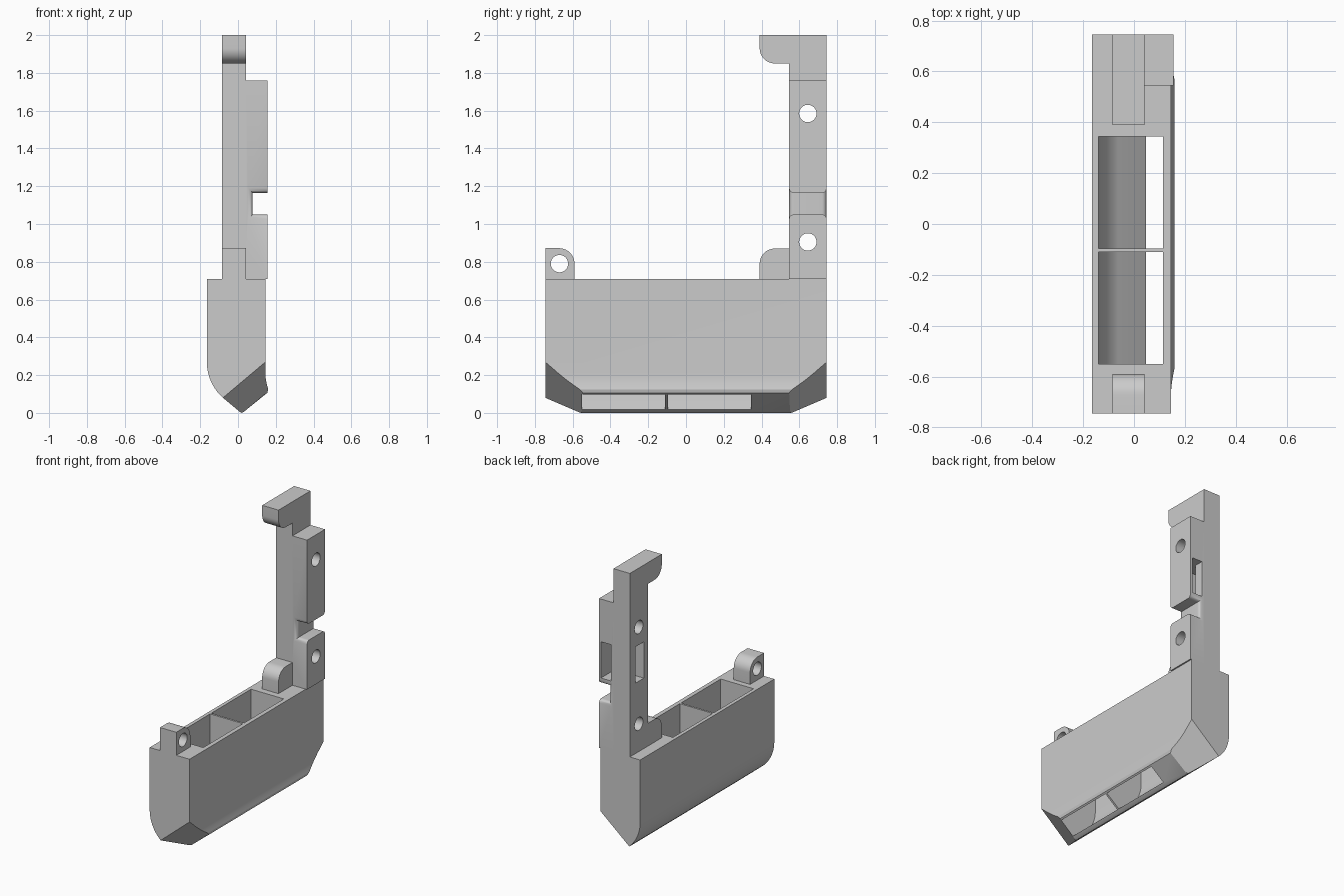
import bpy, bmesh
from math import sin, cos, radians, sqrt
from mathutils import Vector

default = bpy.data.objects.get("Cube")
if default:
    bpy.data.objects.remove(default)

grey = bpy.data.materials.new("plain grey")
grey.use_nodes = True
GREY = (0.6, 0.6, 0.6, 1)
grey.diffuse_color = GREY
grey.node_tree.nodes["Principled BSDF"].inputs["Base Color"].default_value = GREY


def finish(name, bm):
    bmesh.ops.recalc_face_normals(bm, faces=bm.faces)
    mesh = bpy.data.meshes.new(name)
    bm.to_mesh(mesh)
    bm.free()
    mesh.materials.append(grey)
    ob = bpy.data.objects.new(name, mesh)
    bpy.context.collection.objects.link(ob)
    return ob


def loft(rings):
    """Closed solid through matching rings of points."""
    bm = bmesh.new()
    rows = [[bm.verts.new(p) for p in ring] for ring in rings]
    for a, b in zip(rows, rows[1:]):
        for i in range(len(a)):
            j = (i + 1) % len(a)
            bm.faces.new((a[i], a[j], b[j], b[i]))
    bm.faces.new(rows[0])
    bm.faces.new(rows[-1])
    bmesh.ops.recalc_face_normals(bm, faces=bm.faces)
    return bm


def along_y(profile, y0, y1):
    return loft([[(x, y, z) for x, z in profile] for y in (y0, y1)])


def along_x(profile, x0, x1):
    return loft([[(x, y, z) for y, z in profile] for x in (x0, x1)])


def box(name, x0, x1, y0, y1, z0, z1):
    return finish(name, along_y([(x0, z0), (x1, z0), (x1, z1), (x0, z1)], y0, y1))


def arc(cx, cy, r, a0, a1, n=10):
    angles = [radians(a0 + (a1 - a0) * i / n) for i in range(n + 1)]
    return [(cx + r * cos(a), cy + r * sin(a)) for a in angles]


def boolean(target, tool, operation="DIFFERENCE"):
    tool.hide_render = True
    mod = target.modifiers.new("bool", "BOOLEAN")
    mod.operation, mod.solver, mod.object = operation, "EXACT", tool
    bpy.context.view_layer.objects.active = target
    bpy.ops.object.modifier_apply(modifier=mod.name)
    bpy.data.objects.remove(tool)


def drill(target, y, z):
    boolean(target, finish("hole_cutter", along_x(arc(y, z, 0.046, 0, 348.75, 31), -0.4, 0.4)))


def smooth(ob):
    bpy.ops.object.select_all(action="DESELECT")
    ob.select_set(True)
    bpy.context.view_layer.objects.active = ob
    bpy.ops.object.shade_smooth_by_angle(angle=radians(25))


X0, X1 = -0.085, 0.042      # thickness of the post, lug and tab
BACK, TOP = 0.745, 0.71     # half length and top of the body

# Body: trough section with a rounded side and a slanted lower lip
section = [(0.145, TOP), (-0.165, TOP)] + arc(0.09, 0.27, 0.255, 180, 228)
section += [(0.01, 0.005), (0.018, 0), (0.03, 0.005), (0.155, 0.106),
            (0.16, 0.125), (0.153, 0.15), (0.147, 0.18), (0.145, 0.21)]
bm = along_y(section, -BACK, BACK)

# Slanted chamfers at both ends of the lip
for side in (-1, 1):
    lip = Vector((0.02, side * 0.555, 0))
    end = Vector((-0.08, side * BACK, 0.08))
    normal = Vector((0.76, 0, 0.64)).cross(end - lip)
    if normal.y * side < 0:
        normal.negate()
    cut = bmesh.ops.bisect_plane(bm, geom=bm.verts[:] + bm.edges[:] + bm.faces[:],
                                 plane_co=lip, plane_no=normal, clear_outer=True)
    rim = [e for e in cut["geom_cut"] if isinstance(e, bmesh.types.BMEdge)]
    bmesh.ops.contextual_create(bm, geom=rim)
body = finish("body", bm)

# Two chutes open at the top and through the lip
chute = [(0.115, 0.8), (-0.14, 0.8)] + arc(0.09, 0.27, 0.23, 180, 228)
chute += [(0.045, 0.02), (0.077, -0.018), (0.175, 0.062), (0.143, 0.1), (0.115, 0.2)]
for y0, y1 in ((-0.55, -0.11), (-0.096, 0.345)):
    boolean(body, finish("chute_cutter", along_y(chute, y0, y1)))
smooth(body)

# Front tab with a pin hole
tab_profile = [(-BACK, TOP), (-BACK, 0.872)] + arc(-0.672, 0.79, 0.082, 90, 0) + [(-0.59, TOP)]
tab = finish("front_tab", along_x(tab_profile, X0, X1))
drill(tab, -0.67, 0.79)
smooth(tab)

# Rear post with a top hook and a lower lug
post_profile = [(BACK, TOP), (BACK, 2), (0.39, 2)] + arc(0.47, 1.93, 0.08, 180, 270)
post_profile += [(0.545, 1.85), (0.545, 0.87)] + arc(0.47, 0.79, 0.08, 90, 180) + [(0.39, TOP)]
post = finish("rear_post", along_x(post_profile, X0, X1))
boolean(post, box("side_block", 0.0, 0.155, 0.545, BACK, TOP, 1.76), "UNION")

# Cross notch with rounded mouths
r = 0.025
steps = [(-0.02, r)] + [(r * i / 6, r - sqrt(r * r - (r - r * i / 6) ** 2)) for i in range(7)]
stations = [(0.545 + t, o) for t, o in steps] + [(BACK - t, o) for t, o in reversed(steps)]
notch = loft([[(0.078 - o, y, 1.05 - o), (0.2, y, 1.05 - o),
               (0.2, y, 1.165 + o), (0.078 - o, y, 1.165 + o)] for y, o in stations])
boolean(post, finish("notch_cutter", notch))

# Strap slot turning from the flat side to the back
boolean(post, box("slot_cutter", -0.3, 0.1, 0.59, 0.68, 1.205, 1.46))
boolean(post, box("slot_cutter", 0.06, 0.14, 0.59, 0.9, 1.205, 1.46))

# Screw holes
for z in (0.905, 1.585):
    drill(post, 0.645, z)
smooth(post)
